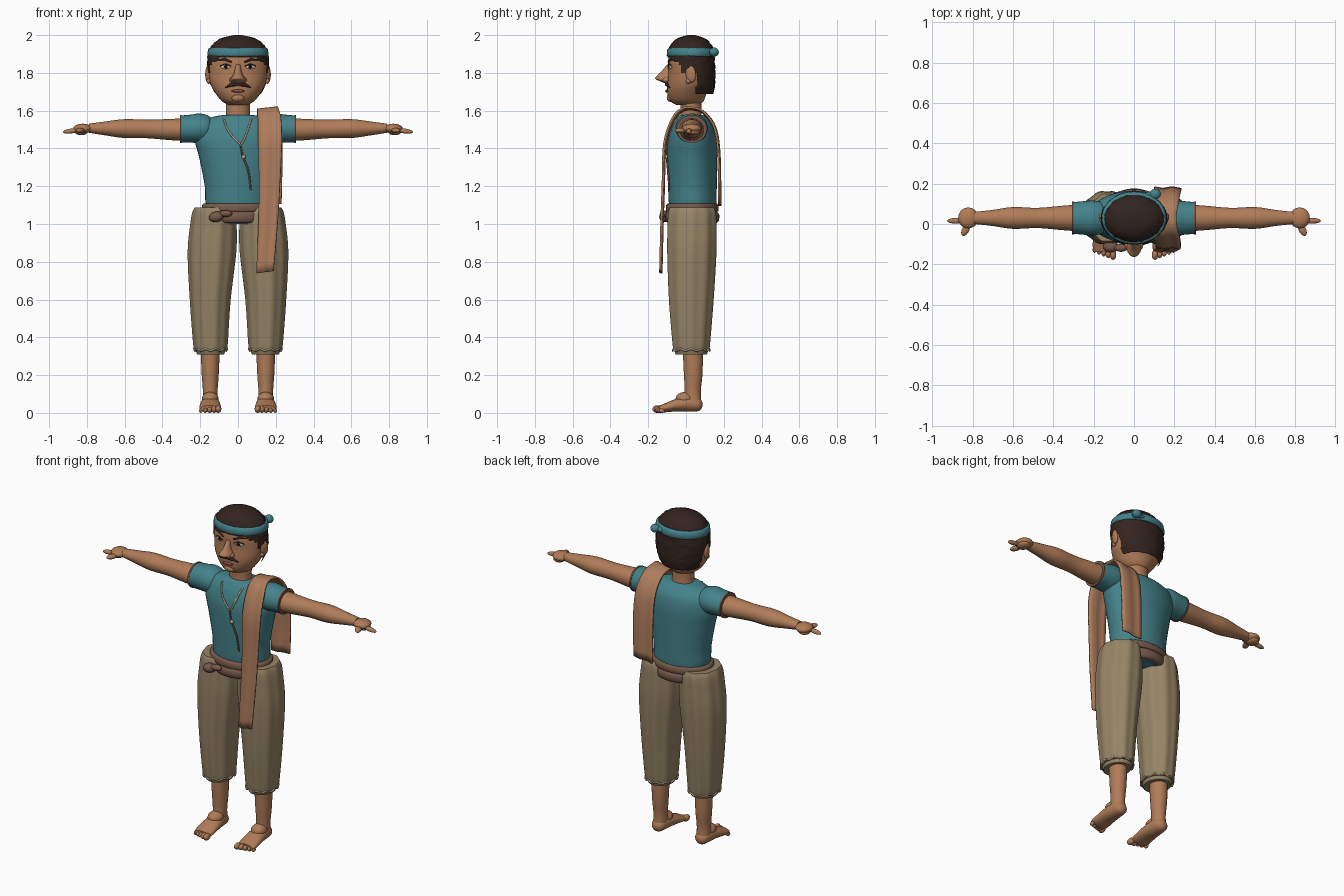
import bpy, bmesh, math, random
from mathutils import Matrix, Vector, Euler

random.seed(4)
cube = bpy.data.objects.get("Cube")
if cube:
    bpy.data.objects.remove(cube)


def material(name, code):
    def linear(c):
        return c / 12.92 if c <= 0.04045 else ((c + 0.055) / 1.055) ** 2.4
    rgb = [linear(b / 255) for b in bytes.fromhex(code)] + [1]
    m = bpy.data.materials.new(name)
    m.use_nodes = True
    m.diffuse_color = rgb
    node = m.node_tree.nodes["Principled BSDF"]
    node.inputs["Base Color"].default_value = rgb
    node.inputs["Roughness"].default_value = 0.8
    return m


skin = material("warm skin", "B07C58")
hair = material("dark hair", "33241F")
teal = material("teal cloth", "44828A")
khaki = material("khaki cloth", "968466")
tan = material("tan cloth", "AE7C5C")
brown = material("brown leather", "76594A")
cream = material("cream trim", "B8A888")
white = material("eye white", "D8D0C4")
black = material("black", "15110F")
lip = material("lip", "8A5244")


def finish(name, bm, mat, angle=50):
    bmesh.ops.recalc_face_normals(bm, faces=bm.faces)
    me = bpy.data.meshes.new(name)
    bm.to_mesh(me)
    bm.free()
    me.materials.append(mat)
    me.shade_smooth()
    me.set_sharp_from_angle(angle=math.radians(angle))
    ob = bpy.data.objects.new(name, me)
    bpy.context.collection.objects.link(ob)
    return ob


def smooth_rings(rings, steps):
    """Catmull-Rom interpolation through tuples."""
    out = []
    for i in range(len(rings) - 1):
        a, b = rings[max(i - 1, 0)], rings[i]
        c, d = rings[i + 1], rings[min(i + 2, len(rings) - 1)]
        for k in range(steps):
            t = k / steps
            out.append(tuple(
                q + 0.5 * t * (r - p + t * (2 * p - 5 * q + 4 * r - s + t * (3 * (q - r) + s - p)))
                for p, q, r, s in zip(a, b, c, d)))
    return out + [rings[-1]]


def loft(name, rings, mat, axis="Z", side=1, seg=32, steps=4, folds=0, depth=0, jitter=0, keep=None):
    """Rings are (position, centre a, centre b, radius a, radius b)."""
    bm = bmesh.new()
    loops = []
    for t, ca, cb, ra, rb in smooth_rings(rings, steps):
        loop = []
        for k in range(seg):
            w = math.tau * k / seg
            f = 1 + depth * math.cos(folds * w) + random.uniform(-jitter, jitter)
            a, b = ca + ra * f * math.cos(w), cb + rb * f * math.sin(w)
            x, y, z = {"Z": (a, b, t), "X": (t, a, b), "Y": (a, t, b)}[axis]
            loop.append(bm.verts.new((x * side, y, z)))
        loops.append(loop)
    for lo, hi in zip(loops, loops[1:]):
        for k in range(seg):
            j = (k + 1) % seg
            bm.faces.new((lo[k], lo[j], hi[j], hi[k]))
    bm.faces.new(loops[0])
    bm.faces.new(loops[-1])
    if keep:
        drop = [f for f in bm.faces if not keep(f.calc_center_median())]
        bmesh.ops.delete(bm, geom=drop, context="FACES")
    return finish(name, bm, mat)


def ball(name, loc, size, mat, rot=(0, 0, 0)):
    bm = bmesh.new()
    bmesh.ops.create_uvsphere(bm, u_segments=20, v_segments=12, radius=1)
    bm.transform(Matrix.LocRotScale(Vector(loc), Euler(rot), Vector(size)))
    return finish(name, bm, mat)


def tube(name, points, radius, mat, closed=False):
    """Cord through points of (x, y, z) or (x, y, z, thickness factor)."""
    cu = bpy.data.curves.new(name, "CURVE")
    cu.dimensions = "3D"
    cu.bevel_depth, cu.bevel_resolution, cu.use_fill_caps = radius, 2, True
    sp = cu.splines.new("POLY")
    sp.points.add(len(points) - 1)
    for p, q in zip(sp.points, points):
        p.co = (*q[:3], 1)
        p.radius = q[3] if len(q) > 3 else 1
    sp.use_cyclic_u = closed
    cu.materials.append(mat)
    ob = bpy.data.objects.new(name, cu)
    bpy.context.collection.objects.link(ob)
    return ob


def front(rings, x, z):
    """Depth of the front surface of a vertical loft."""
    for lo, hi in zip(rings, rings[1:]):
        if lo[0] <= z <= hi[0]:
            t = (z - lo[0]) / (hi[0] - lo[0])
            _, cx, cy, rx, ry = [p + t * (q - p) for p, q in zip(lo, hi)]
            return cy - ry * math.sqrt(max(0, 1 - ((x - cx) / rx) ** 2))


# Head, neck and hair
head = [(1.63, 0, .01, .05, .06), (1.65, 0, .005, .085, .088), (1.69, 0, .005, .118, .103),
        (1.74, 0, .015, .146, .115), (1.8, 0, .022, .157, .117), (1.86, 0, .022, .157, .117),
        (1.92, 0, .025, .144, .11), (1.965, 0, .025, .09, .08), (1.985, 0, .025, .02, .02)]
loft("head", head, skin)
loft("neck", [(1.52, 0, .03, .075, .065), (1.58, 0, .027, .064, .056), (1.68, 0, .025, .066, .058)], skin)
hair_rings = [(1.68, 0, .04, .115, .1), (1.74, 0, .034, .148, .12), (1.8, 0, .03, .162, .124),
              (1.87, 0, .027, .162, .125), (1.92, 0, .027, .153, .12), (1.96, 0, .027, .125, .1),
              (1.985, 0, .027, .085, .068), (2.0, 0, .027, .02, .02)]
loft("hair", hair_rings, hair, seg=56, steps=5, jitter=.025,
     keep=lambda c: c.z > 1.88 - max(0, abs(c.x) - .09) * .6
     or (c.y > -.02 and c.z > 1.8) or (c.y > .055 and c.z > 1.69))
band = [(1.887, 0, .03, .154, .124), (1.893, 0, .03, .162, .132), (1.925, 0, .03, .158, .129),
        (1.932, 0, .03, .148, .119)]
loft("headband", band, teal, steps=2, seg=40)
ball("headband_knot", (.105, .148, 1.91), (.028, .026, .024), teal)
ball("headband_tail", (.075, .14, 1.908), (.03, .02, .016), teal)

# Face
loft("nose", [(1.745, 0, -.1, .02, .01), (1.757, 0, -.106, .038, .035), (1.773, 0, -.112, .036, .052),
              (1.8, 0, -.1, .021, .037), (1.845, 0, -.085, .012, .015)], skin, seg=20)
for s, label in ((1, "left"), (-1, "right")):
    def face(x, z, out=0):
        return (s * x, front(head, x, z) - out, z)

    ball(label + "_eye", face(.066, 1.833, -.003), (.026, .008, .013), white, (0, 0, s * .3))
    ball(label + "_pupil", face(.064, 1.833, .003), (.01, .005, .011), black, (0, 0, s * .3))
    tube(label + "_eyelid", [face(.038, 1.836, .004), face(.066, 1.848, .005), face(.095, 1.836, .004)], .003, hair)
    tube(label + "_eyebrow", [face(.034, 1.857, .001) + (.7,), face(.07, 1.872, .001) + (1.2,),
                              face(.115, 1.868, .001) + (.3,)], .006, hair)
    tube(label + "_moustache", [face(.004, 1.738, .004) + (1,), face(.035, 1.738, .004) + (1.2,),
                                face(.068, 1.722, .002) + (.3,)], .008, hair)
    ball(label + "_nostril", (s * .03, -.106, 1.763), (.016, .02, .014), skin)
    ball(label + "_ear", (s * .158, .025, 1.795), (.014, .028, .046), skin, (.15, 0, s * -.3))
    ball(label + "_earlobe", (s * .155, .013, 1.757), (.011, .014, .015), skin)
ball("mouth", (0, front(head, 0, 1.704), 1.704), (.034, .012, .008), lip)
ball("chin", (0, -.082, 1.668), (.035, .02, .022), skin)

# Shirt, neck cord and front opening
torso = [(1.0, 0, .035, .13, .11), (1.1, 0, .035, .17, .125), (1.2, 0, .034, .176, .129),
         (1.35, 0, .033, .205, .132), (1.44, 0, .034, .228, .13), (1.51, 0, .037, .222, .115),
         (1.545, 0, .035, .19, .095), (1.568, 0, .03, .13, .075), (1.578, 0, .028, .07, .06)]
loft("shirt", torso, teal, seg=40)


def cord(name, points, radius, mat):
    tube(name, [(x, front(torso, x, z) - .004, z) for x, z in smooth_rings(points, 4)], radius, mat)


cord("neck_cord", [(-.075, 1.555), (-.05, 1.49), (0, 1.435), (.02, 1.425), (.045, 1.48), (.07, 1.555)], .005, cream)
cord("shirt_opening", [(.012, 1.43), (.025, 1.36), (.055, 1.28), (.068, 1.18)], .005, brown)
ball("cord_bead", (.03, -.104, 1.355), (.011, .008, .011), cream)

# Belt and pouch
loft("belt", [(1.065, 0, .033, .18, .134), (1.07, 0, .033, .19, .14), (1.1, 0, .033, .19, .138),
              (1.108, 0, .033, .18, .128)], brown, steps=2, seg=40)
loft("sash", [(1.005, 0, .033, .15, .126), (1.015, 0, .033, .16, .14), (1.05, 0, .033, .165, .143),
              (1.066, 0, .033, .16, .13)], brown, steps=2, seg=40)
ball("belt_pouch", (-.115, -.112, 1.038), (.04, .03, .028), brown, (0, -.2, 0))
ball("pouch_flap", (-.065, -.118, 1.055), (.035, .02, .018), brown)

# Limbs and their clothing, mirrored
for s, label in ((1, "left"), (-1, "right")):
    loft(label + "_sleeve", [(.13, .03, 1.5, .05, .05), (.16, .03, 1.505, .078, .07), (.205, .03, 1.507, .086, .078),
                             (.25, .03, 1.505, .083, .074), (.305, .03, 1.503, .078, .071)], teal, "X", s)
    loft(label + "_sleeve_trim", [(.298, .03, 1.503, .081, .074), (.308, .03, 1.503, .081, .074)],
         brown, "X", s, steps=1)
    loft(label + "_arm", [(.28, .03, 1.5, .066, .06), (.36, .03, 1.5, .06, .056), (.48, .03, 1.503, .05, .049),
                          (.6, .03, 1.505, .054, .05), (.7, .03, 1.506, .04, .037), (.79, .03, 1.507, .03, .024)],
         skin, "X", s)
    ball(label + "_hand", (s * .822, .03, 1.505), (.05, .052, .026), skin)
    ball(label + "_index_finger", (s * .885, .016, 1.492), (.042, .014, .013), skin, (0, s * .12, 0))
    ball(label + "_thumb", (s * .835, -.028, 1.495), (.018, .034, .014), skin, (0, 0, s * .45))
    ball(label + "_folded_fingers", (s * .83, .035, 1.488), (.035, .04, .018), skin)

    loft(label + "_trouser", [(.33, .145, .028, .085, .096), (.38, .146, .028, .091, .102),
                              (.6, .147, .028, .106, .12), (.85, .138, .031, .126, .132),
                              (1.0, .13, .032, .12, .131), (1.06, .128, .032, .112, .128),
                              (1.088, .128, .032, .1, .118)],
         khaki, side=s, seg=80, folds=10, depth=.022)
    loft(label + "_cuff", [(.31, .145, .028, .072, .083), (.335, .145, .028, .08, .092)], khaki, side=s, steps=1)
    hem = []
    for k in range(60):
        w = math.tau * k / 60
        hem.append((s * (.145 + .087 * math.cos(w)), .028 + .098 * math.sin(w), .334 + .006 * math.cos(w * 10)))
    tube(label + "_hem", hem, .005, cream, True)

    loft(label + "_shin", [(.06, .147, .035, .04, .046), (.12, .147, .036, .039, .043), (.22, .147, .038, .046, .05),
                           (.4, .147, .035, .052, .055)], skin, side=s)
    loft(label + "_foot", [(.087, .147, .045, .012, .012), (.07, .147, .045, .036, .034), (.02, .147, .05, .046, .043),
                           (-.05, .147, .042, .054, .034), (-.11, .148, .027, .057, .024),
                           (-.14, .148, .022, .05, .017)], skin, "Y", s, seg=24)
    ball(label + "_instep", (s * .147, -.005, .075), (.044, .05, .036), skin)
    for i in range(5):
        r = .02 - .002 * i
        ball(f"{label}_toe_{i + 1}", (s * (.104 + .023 * i), -.152 + .006 * i, r), (r * .8, r * 1.3, r), skin)

# Shoulder scarf: (depth, height, inner edge, outer edge)
strip = [(-.133, .745, .098, .188), (-.127, 1.0, .108, .21), (-.12, 1.2, .112, .222), (-.112, 1.42, .108, .232),
         (-.07, 1.55, .106, .228), (-.02, 1.604, .104, .215), (.04, 1.61, .102, .21), (.1, 1.585, .1, .22),
         (.155, 1.5, .1, .23), (.175, 1.35, .1, .235), (.178, 1.1, .1, .23)]
bm = bmesh.new()
rows = []
for y, z, x0, x1 in smooth_rings(strip, 4):
    rows.append([bm.verts.new((x0 + (x1 - x0) * k / 6, y + .004 * math.cos(k * math.pi / 2), z + (k - 3) * .002))
                 for k in range(7)])
for lo, hi in zip(rows, rows[1:]):
    for k in range(6):
        bm.faces.new((lo[k], lo[k + 1], hi[k + 1], hi[k]))
scarf = finish("shoulder_scarf", bm, tan, 60)
mod = scarf.modifiers.new("thickness", "SOLIDIFY")
mod.thickness, mod.offset = .01, 0
